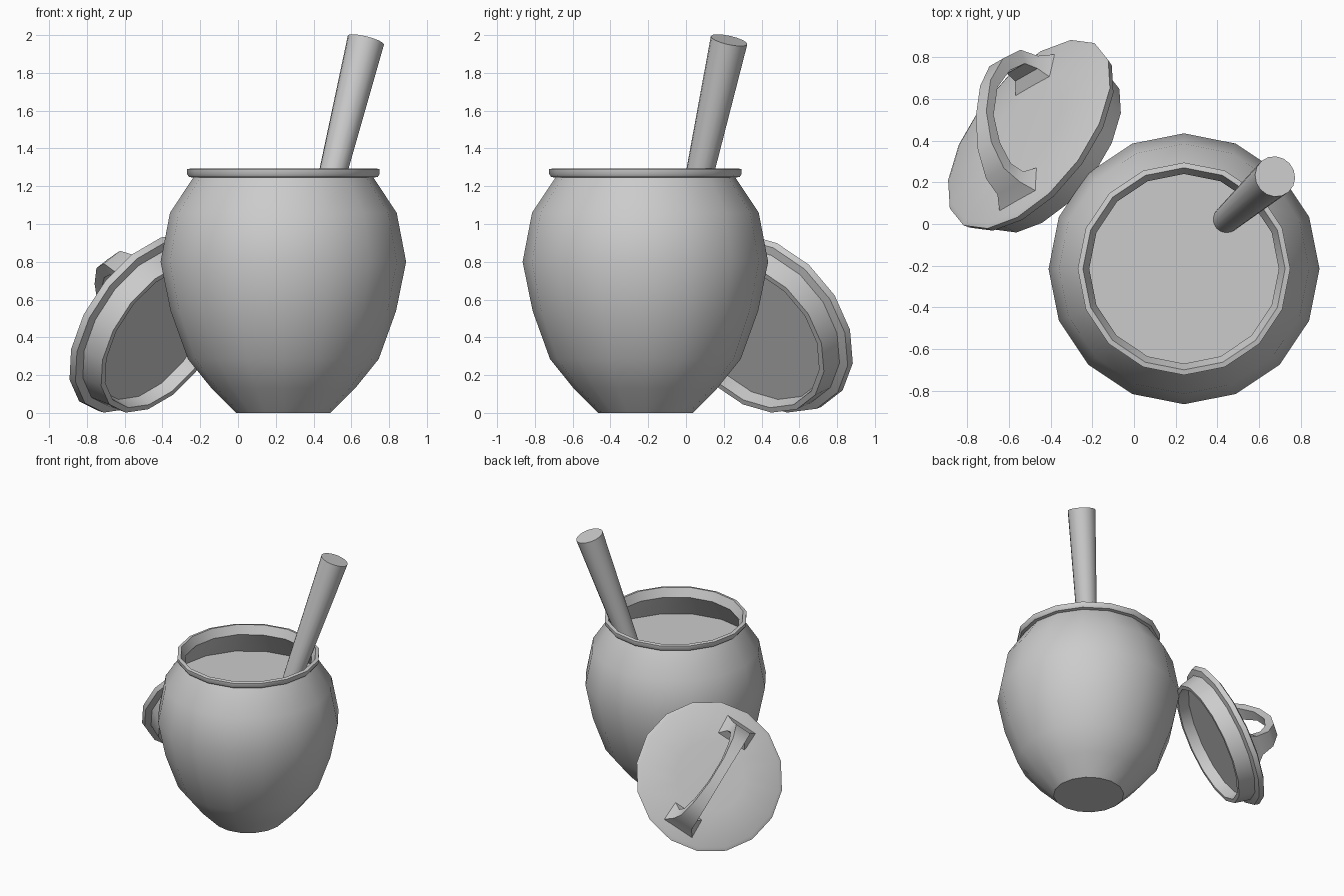
import bpy, bmesh, math
from mathutils import Matrix, Vector

if "Cube" in bpy.data.objects:
    bpy.data.objects.remove(bpy.data.objects["Cube"])


def finish(bm, name, matrix, angle=40):
    bmesh.ops.remove_doubles(bm, verts=bm.verts, dist=1e-5)
    bmesh.ops.recalc_face_normals(bm, faces=bm.faces)
    mesh = bpy.data.meshes.new(name)
    bm.to_mesh(mesh)
    bm.free()
    ob = bpy.data.objects.new(name, mesh)
    bpy.context.collection.objects.link(ob)
    ob.matrix_world = matrix
    bpy.ops.object.select_all(action='DESELECT')
    bpy.context.view_layer.objects.active = ob
    ob.select_set(True)
    bpy.ops.object.shade_smooth_by_angle(angle=math.radians(angle))
    return ob


def lathe(name, profile, matrix, sides=16, cap_start=True, cap_end=True):
    """Turn a (radius, height) profile around local z, capping the ends."""
    bm = bmesh.new()
    rings = [[bm.verts.new((r * math.cos(2 * math.pi * i / sides),
                            r * math.sin(2 * math.pi * i / sides), z))
              for i in range(sides)] for r, z in profile]
    for a, b in zip(rings, rings[1:]):
        for i in range(sides):
            j = (i + 1) % sides
            bm.faces.new((a[i], a[j], b[j], b[i]))
    if cap_start:
        bm.faces.new(rings[0][::-1])
    if cap_end:
        bm.faces.new(rings[-1])
    return finish(bm, name, matrix)


# Pot: round belly, thin rim and inner wall closed by the contents surface
pot_at = Matrix.Translation((0.24, -0.215, 0))
lathe("pot", [(0.25, 0), (0.38, 0.13), (0.505, 0.285), (0.597, 0.54),
              (0.65, 0.80), (0.60, 1.06), (0.477, 1.245), (0.50, 1.25),
              (0.51, 1.265), (0.51, 1.29), (0.485, 1.295), (0.455, 1.23),
              (0.565, 1.05)], pot_at, cap_end=False)
lathe("pot_contents", [(0.565, 1.05)], pot_at, cap_start=False)

# Stick: tapered rod leaning out of the pot
low, high = Vector((0.435, 0.014, 1.0)), Vector((0.677, 0.228, 1.973))
axis = high - low
stick_at = Matrix.Translation(low) @ axis.to_track_quat('Z', 'Y').to_matrix().to_4x4()
lathe("stick", [(0.064, 0), (0.099, axis.length)], stick_at)

# Lid frame: leans on the pot; local x runs along the handle, local z is its top
n = Vector((-0.69, 0.54, 0.49)).normalized()
u = Vector((-0.098, -0.748, 0.667))
u = (u - n * u.dot(n)).normalized()
lid_at = Matrix.Translation((-0.49, 0.42, 0.47)) @ Matrix((u, n.cross(u), n)).transposed().to_4x4()

# Lid: disc with a plug ring below and a recess inside it
lathe("lid", [(0.425, -0.06), (0.43, -0.14), (0.46, -0.14), (0.485, -0.025),
              (0.53, -0.015), (0.54, 0.02), (0.515, 0.032), (0.25, 0.045)], lid_at)

# Lid handle: arched strap flaring out at both feet
half = [((0.45, 0.02), (0.28, 0.02), 0.13),
        ((0.41, 0.10), (0.335, 0.09), 0.075),
        ((0.385, 0.20), (0.325, 0.16), 0.06),
        ((0.27, 0.29), (0.235, 0.235), 0.045),
        ((0.10, 0.34), (0.09, 0.29), 0.035)]
arch = half + [((-o[0], o[1]), (-i[0], i[1]), w) for o, i, w in reversed(half)]
bm = bmesh.new()
rings = [[bm.verts.new((p[0], s * w, p[1]))
          for p, s in ((o, -1), (o, 1), (i, 1), (i, -1))] for o, i, w in arch]
for a, b in zip(rings, rings[1:]):
    for k in range(4):
        m = (k + 1) % 4
        bm.faces.new((a[k], a[m], b[m], b[k]))
bm.faces.new(rings[0])
bm.faces.new(rings[-1][::-1])
finish(bm, "lid_handle", lid_at)
